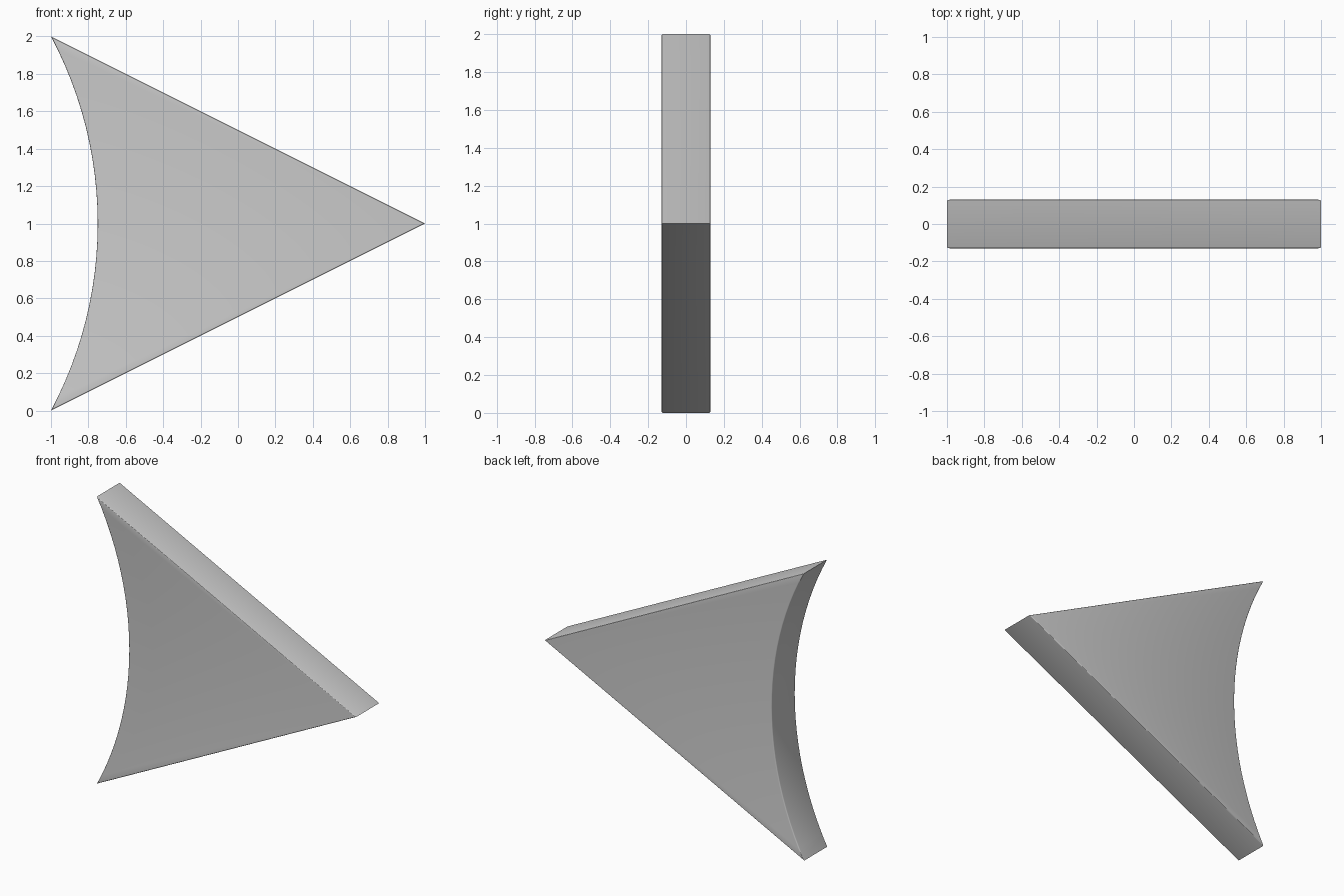
import bpy, bmesh, math

if "Cube" in bpy.data.objects:
    bpy.data.objects.remove(bpy.data.objects["Cube"])

HALF = 0.13      # half thickness
N = 24           # segments along the concave back edge

# Outline in x/z: point at the right, concave arc at the left
R = (1 + 0.25 ** 2) / (2 * 0.25)
a = math.asin(1 / R)
outline = [(1.0, 1.0)]
for i in range(N + 1):
    t = a - 2 * a * i / N
    outline.append((-0.75 - R + R * math.cos(t), 1 + R * math.sin(t)))

# Plate extruded through y
bm = bmesh.new()
face = bm.faces.new([bm.verts.new((x, -HALF, z)) for x, z in outline])
ext = bmesh.ops.extrude_face_region(bm, geom=[face], use_keep_orig=True)
moved = [g for g in ext["geom"] if isinstance(g, bmesh.types.BMVert)]
bmesh.ops.translate(bm, verts=moved, vec=(0, 2 * HALF, 0))
bmesh.ops.recalc_face_normals(bm, faces=bm.faces)

# Small rounding around the front and back outlines
rim = [e for e in bm.edges if abs(e.verts[0].co.y - e.verts[1].co.y) < 1e-4]
bmesh.ops.bevel(bm, geom=rim, offset=0.007, segments=3, profile=0.5,
                affect='EDGES', clamp_overlap=True)
bmesh.ops.recalc_face_normals(bm, faces=bm.faces)

mesh = bpy.data.meshes.new("arrowhead_plate")
bm.to_mesh(mesh)
bm.free()
plate = bpy.data.objects.new("arrowhead_plate", mesh)
bpy.context.collection.objects.link(plate)

# Smooth rounding, sharp corners at the three tips
bpy.context.view_layer.objects.active = plate
plate.select_set(True)
bpy.ops.object.shade_smooth_by_angle(angle=math.radians(40))
